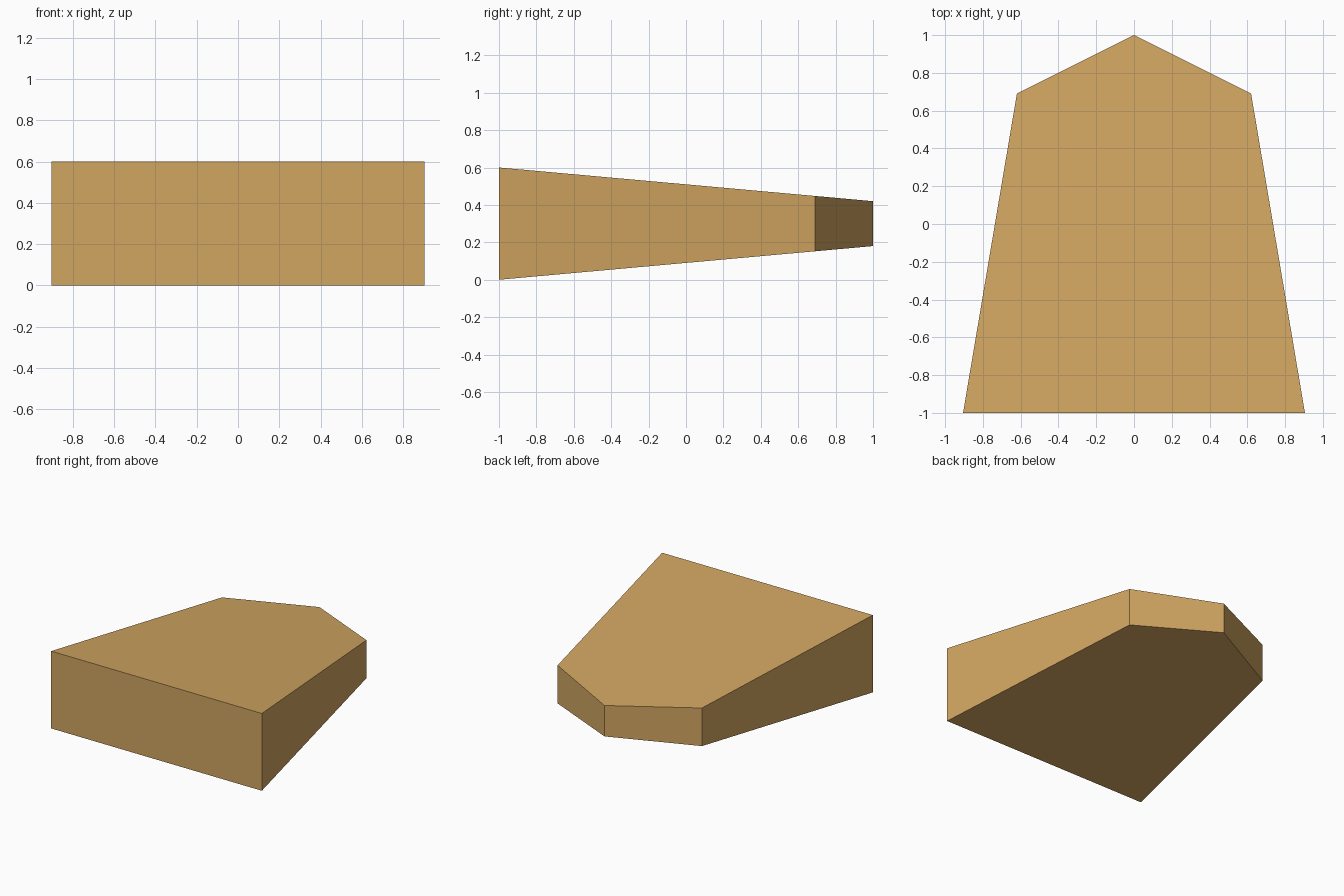
import bpy, bmesh

if "Cube" in bpy.data.objects:
    bpy.data.objects.remove(bpy.data.objects["Cube"])

# Five-sided outline, right half mirrored to the left
half = [(0.905, -1.0), (0.62, 0.69)]
outline = half + [(0.0, 1.0)] + [(-x, y) for x, y in reversed(half)]


def thickness(y):
    """Half thickness, tapering from the wide front to the pointed back."""
    return 0.30 - 0.09 * (y + 1.0)


# Wedge-shaped wooden tile
bm = bmesh.new()
top = [bm.verts.new((x, y, 0.3 + thickness(y))) for x, y in outline]
bottom = [bm.verts.new((x, y, 0.3 - thickness(y))) for x, y in outline]
bm.faces.new(top)
bm.faces.new(bottom[::-1])
n = len(outline)
for i in range(n):
    j = (i + 1) % n
    bm.faces.new((bottom[i], bottom[j], top[j], top[i]))
bmesh.ops.recalc_face_normals(bm, faces=bm.faces)
mesh = bpy.data.meshes.new("wooden_tile")
bm.to_mesh(mesh)
bm.free()
tile = bpy.data.objects.new("wooden_tile", mesh)
bpy.context.collection.objects.link(tile)

# Light wood colour
wood = bpy.data.materials.new("light_wood")
wood.diffuse_color = (0.64, 0.38, 0.12, 1.0)
wood.use_nodes = True
wood.node_tree.nodes["Principled BSDF"].inputs["Base Color"].default_value = wood.diffuse_color
mesh.materials.append(wood)
